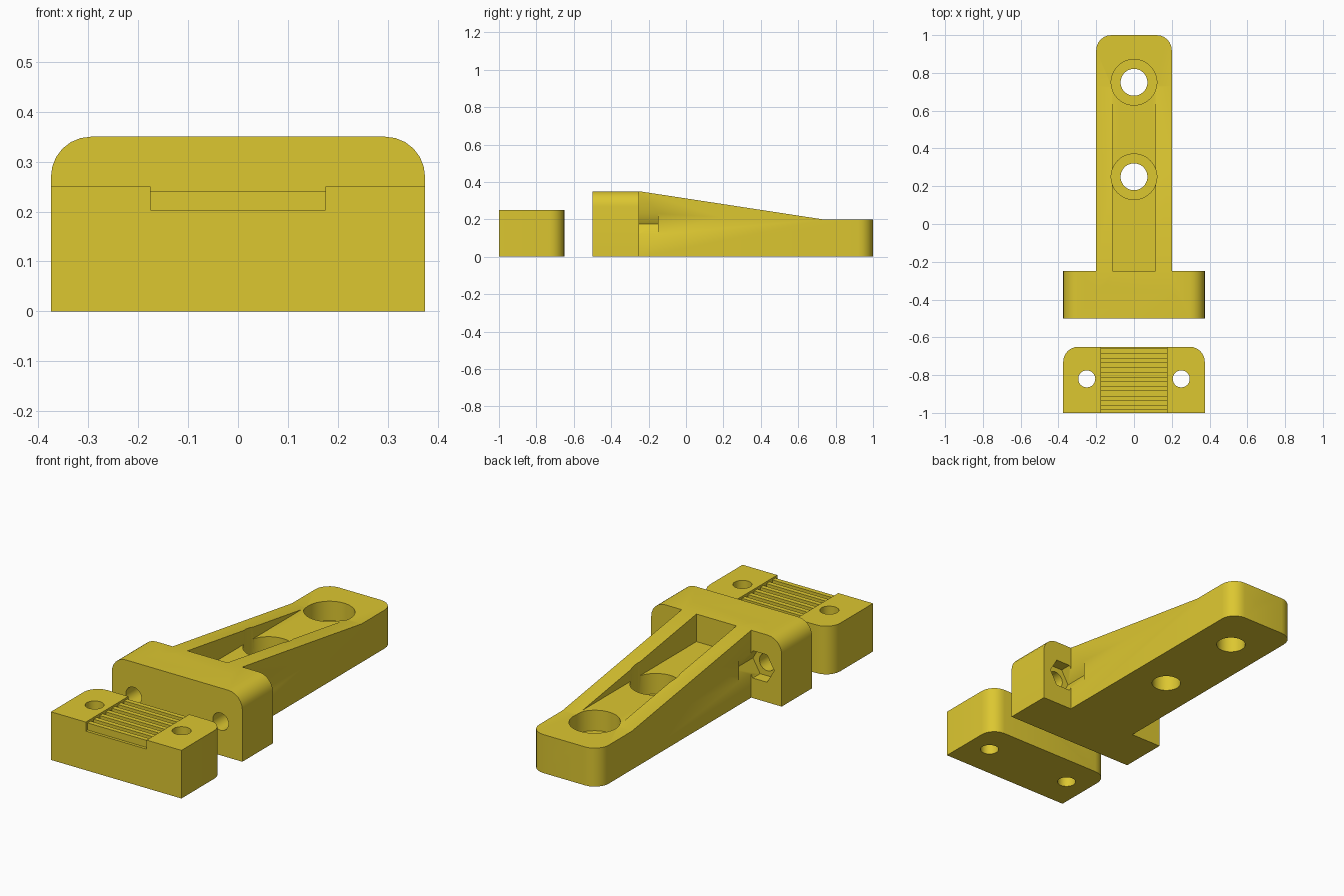
import bpy, bmesh
from math import sin, cos, pi, radians

if "Cube" in bpy.data.objects:
    bpy.data.objects.remove(bpy.data.objects["Cube"])

GOLD = bpy.data.materials.new("yellow_plastic")
GOLD.diffuse_color = (0.72, 0.57, 0.03, 1)
GOLD.use_nodes = True
GOLD.node_tree.nodes["Principled BSDF"].inputs["Base Color"].default_value = GOLD.diffuse_color


def prism(name, pts, axis, lo, hi, rounded=None, r=0.08):
    """Extrude a 2D outline along an axis; optionally round the edges picked by a test."""
    place = {'x': lambda a, b, t: (t, a, b),
             'y': lambda a, b, t: (a, t, b),
             'z': lambda a, b, t: (a, b, t)}[axis]
    bm = bmesh.new()
    rings = [[bm.verts.new(place(a, b, t)) for a, b in pts] for t in (lo, hi)]
    n = len(pts)
    for ring in rings:
        bm.faces.new(ring)
    for i in range(n):
        j = (i + 1) % n
        bm.faces.new((rings[0][i], rings[0][j], rings[1][j], rings[1][i]))
    bmesh.ops.recalc_face_normals(bm, faces=bm.faces)
    if rounded:
        edges = [e for e in bm.edges if all(rounded(v.co) for v in e.verts)
                 and abs(e.verts[0].co['xyz'.index(axis)] - e.verts[1].co['xyz'.index(axis)]) > 0.01]
        bmesh.ops.bevel(bm, geom=edges, offset=r, segments=6, profile=0.5, affect='EDGES')
    me = bpy.data.meshes.new(name)
    bm.to_mesh(me)
    bm.free()
    me.materials.append(GOLD)
    ob = bpy.data.objects.new(name, me)
    bpy.context.collection.objects.link(ob)
    return ob


def rect(a0, b0, a1, b1):
    return [(a0, b0), (a1, b0), (a1, b1), (a0, b1)]


def disc(a, b, r, n=48):
    return [(a + r * cos(2 * pi * i / n), b + r * sin(2 * pi * i / n)) for i in range(n)]


def combine(ob, tool, op='DIFFERENCE'):
    """Apply a boolean and discard the tool."""
    mod = ob.modifiers.new("bool", 'BOOLEAN')
    mod.operation, mod.solver, mod.object = op, 'EXACT', tool
    bpy.context.view_layer.objects.active = ob
    bpy.ops.object.modifier_apply(modifier=mod.name)
    bpy.data.objects.remove(tool)


def finish(ob):
    bpy.ops.object.select_all(action='DESELECT')
    ob.select_set(True)
    bpy.context.view_layer.objects.active = ob
    bpy.ops.object.shade_smooth_by_angle(angle=radians(30))


# Tapered arm with rounded far corners
arm = prism("tapered_arm", [(-0.35, 0), (1, 0), (1, 0.2), (0.73, 0.2), (-0.25, 0.35), (-0.35, 0.35)],
            'x', -0.2, 0.2)
tip = prism("tip_outline", rect(-0.2, -0.6, 0.2, 1), 'z', -0.1, 0.5, lambda c: c.y > 0.9)
combine(arm, tip, 'INTERSECT')

# Channel along the arm, then the cross block with rounded top edges
combine(arm, prism("channel", rect(-0.115, -0.5, 0.115, 0.9), 'z', 0.2067, 0.6))
bracket = prism("bracket", rect(-0.375, 0, 0.375, 0.35), 'y', -0.5, -0.25, lambda c: c.z > 0.3)
combine(bracket, arm, 'UNION')

# Counterbored mounting holes
for y in (0.25, 0.75):
    combine(bracket, prism("counterbore", disc(0, y, 0.121), 'z', 0.1, 0.5))
    combine(bracket, prism("bolt_hole", disc(0, y, 0.071), 'z', -0.1, 0.3))

# Clamp bolt holes and hexagonal nut pockets in the cross block
for x in (-0.25, 0.25):
    combine(bracket, prism("nut_pocket", disc(x, 0.175, 0.082, 6), 'y', -0.31, -0.15))
    combine(bracket, prism("clamp_hole", disc(x, 0.175, 0.045, 32), 'y', -0.6, -0.2))
finish(bracket)

# Belt clamp plate with rounded back corners
clamp = prism("belt_clamp", rect(-0.375, -1, 0.375, -0.65), 'z', 0, 0.25, lambda c: c.y > -0.7)

# Toothed belt recess: seven square teeth
comb = [(-1.1, 0.4), (-1.1, 0.203)]
for k in range(7):
    y = -0.985 + 0.05 * k
    comb += [(y, 0.203), (y, 0.24), (y + 0.025, 0.24), (y + 0.025, 0.203)]
comb += [(-0.6, 0.203), (-0.6, 0.4)]
combine(clamp, prism("belt_teeth", comb, 'x', -0.175, 0.175))
for x in (-0.25, 0.25):
    combine(clamp, prism("clamp_hole", disc(x, -0.82, 0.045, 32), 'z', -0.1, 0.4))
finish(clamp)
